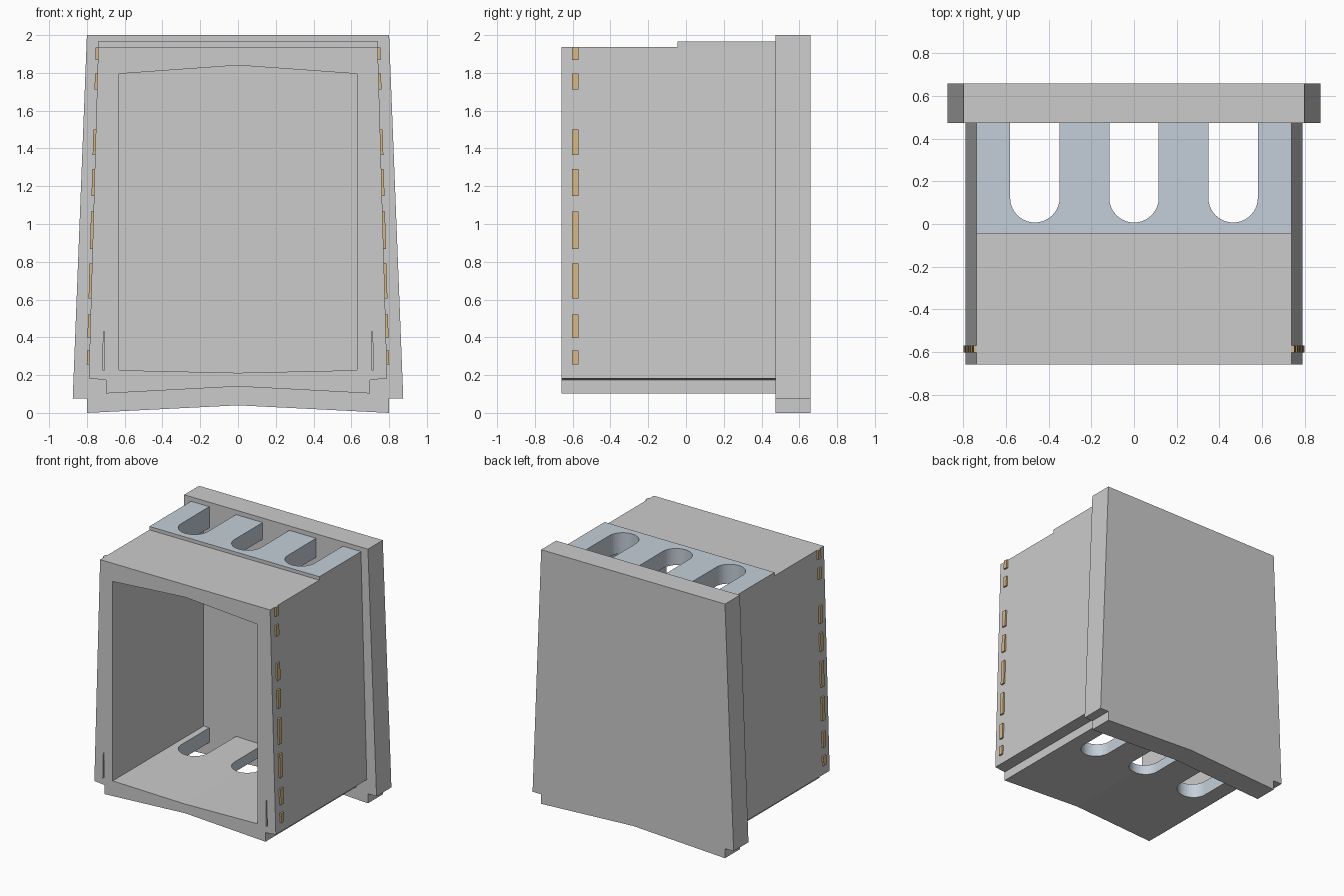
import bpy, bmesh, math

if "Cube" in bpy.data.objects:
    bpy.data.objects.remove(bpy.data.objects["Cube"])


def material(name, rgb):
    m = bpy.data.materials.new(name)
    m.diffuse_color = (*rgb, 1)
    m.use_nodes = True
    m.node_tree.nodes["Principled BSDF"].inputs["Base Color"].default_value = m.diffuse_color
    return m


blue = material("pale_blue", (0.55, 0.62, 0.69))
gold = material("gold", (0.66, 0.47, 0.24))


def prisms(name, profiles, axis, lo, hi, mats=(None,), index=0):
    """Extrude closed 2D profiles along 'y' (xz points) or 'z' (xy points)."""
    bm = bmesh.new()
    for pts in profiles:
        rings = []
        for d in (lo, hi):
            rings.append([bm.verts.new((a, d, b) if axis == 'y' else (a, b, d))
                          for a, b in pts])
        n = len(pts)
        bm.faces.new(rings[0])
        bm.faces.new(rings[1])
        for i in range(n):
            j = (i + 1) % n
            bm.faces.new((rings[0][i], rings[0][j], rings[1][j], rings[1][i]))
    bmesh.ops.recalc_face_normals(bm, faces=bm.faces)
    for f in bm.faces:
        f.material_index = index
    me = bpy.data.meshes.new(name)
    bm.to_mesh(me)
    bm.free()
    for m in mats:
        me.materials.append(m)
    ob = bpy.data.objects.new(name, me)
    bpy.context.collection.objects.link(ob)
    return ob


def mirrored(half):
    """Close a profile given as its right half, without centre points doubled."""
    return half + [(-x, z) for x, z in reversed(half) if x > 0]


def cut(ob, *cutters):
    for c in cutters:
        m = ob.modifiers.new("cut", 'BOOLEAN')
        m.operation, m.solver, m.object = 'DIFFERENCE', 'EXACT', c
    bpy.context.view_layer.update()
    dg = bpy.context.evaluated_depsgraph_get()
    me = bpy.data.meshes.new_from_object(ob.evaluated_get(dg))
    ob.modifiers.clear()
    ob.data = me


# back plate
prisms("back_plate", [mirrored([(0, 0.04), (0.8, 0), (0.8, 0.075),
                                (0.875, 0.075), (0.8, 2)])], 'y', 0.473, 0.658)

# hollow housing and raised top panel
body = prisms("housing", [mirrored([(0, 0.14), (0.7, 0.103), (0.7, 0.174),
                                    (0.79, 0.183), (0.74, 1.938)])],
              'y', -0.658, 0.473, (None, blue))
panel = prisms("top_panel", [[(-0.74, -0.045), (0.74, -0.045), (0.74, 0.473),
                              (-0.74, 0.473)]], 'z', 1.93, 1.965, (None, blue))
for p in panel.data.polygons:
    if p.normal.z > 0.9:
        p.material_index = 1

# cutters: window, three round-ended slots, two front slits
window = prisms("window_cutter", [mirrored([(0, 0.212), (0.63, 0.226),
                                            (0.63, 1.795), (0, 1.84)])],
                'y', -0.8, 0.6, (None, blue))


def slot(cx, r=0.116, cy=0.123, n=20):
    arc = [(cx - r * math.cos(math.pi * i / n), cy - r * math.sin(math.pi * i / n))
           for i in range(n + 1)]
    return arc + [(cx + r, 0.6), (cx - r, 0.6)]


slots = prisms("slot_cutter", [slot(c) for c in (-0.465, 0, 0.465)],
               'z', -0.2, 2.2, (None, blue), 1)
slit = [(0.706, 0.226), (0.717, 0.226), (0.712, 0.43), (0.706, 0.43)]
slits = prisms("slit_cutter", [slit, [(-x, z) for x, z in slit]],
               'y', -0.8, -0.635, (None, blue))
cut(body, window, slots, slits)
cut(panel, slots)
for c in (window, slots, slits):
    bpy.data.objects.remove(c)

# small gold tabs along both sloping sides
spans = [(1.868, 1.938), (1.712, 1.796), (1.366, 1.5), (1.148, 1.29),
         (0.868, 1.066), (0.606, 0.79), (0.396, 0.522), (0.256, 0.33)]


def side_x(z):
    return 0.74 + (1.938 - z) * 0.05 / 1.755


tabs = []
for a, b in spans:
    t = [(side_x(a) - 0.01, a), (side_x(a) + 0.013, a),
         (side_x(b) + 0.013, b), (side_x(b) - 0.01, b)]
    tabs += [t, [(-x, z) for x, z in t]]
prisms("side_tabs", tabs, 'y', -0.604, -0.57, (gold,))
